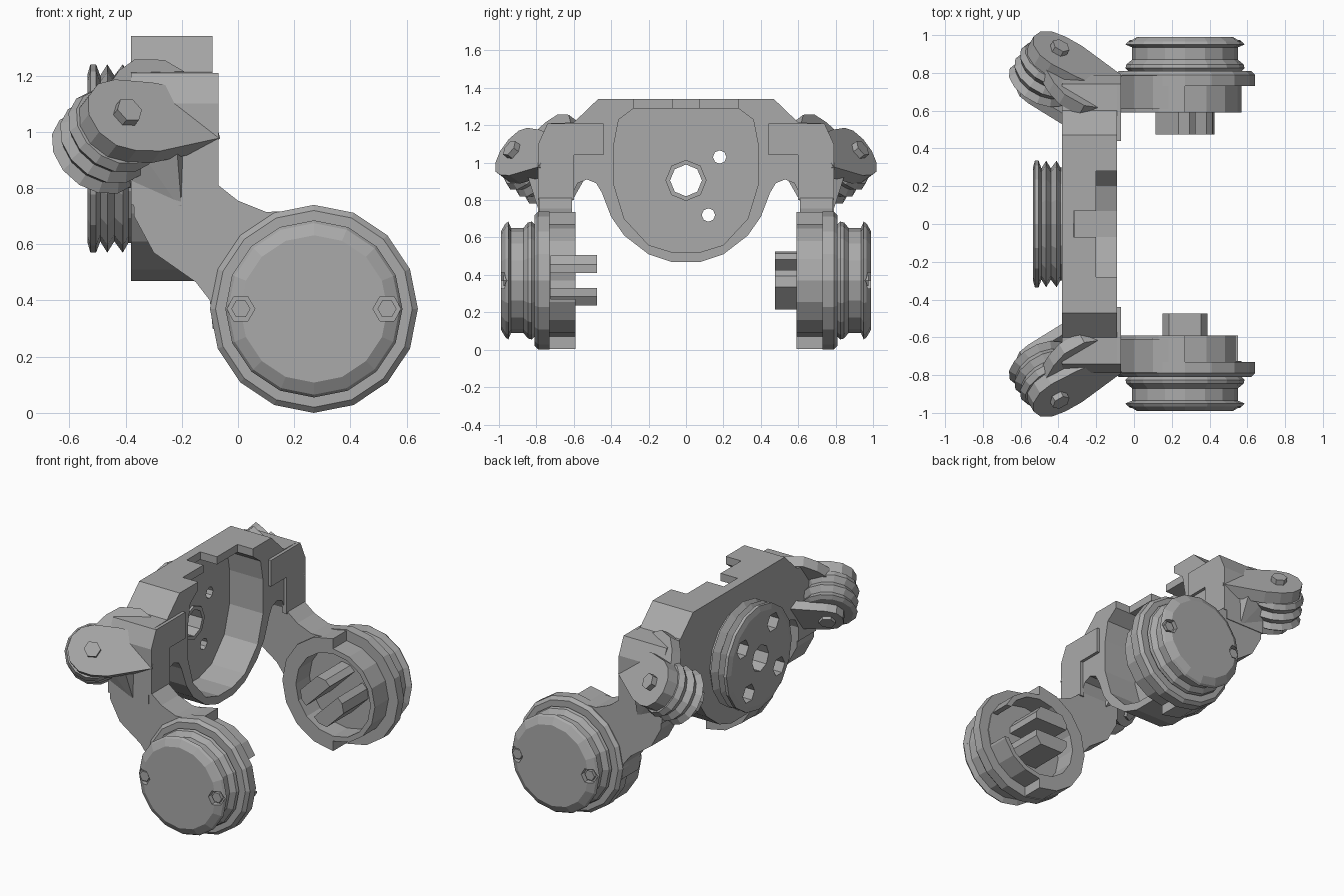
import bpy, bmesh, math
from mathutils import Matrix, Vector

if "Cube" in bpy.data.objects:
    bpy.data.objects.remove(bpy.data.objects["Cube"], do_unlink=True)

GREY = (0.4, 0.4, 0.4, 1)
grey = bpy.data.materials.new("plain grey")
grey.use_nodes = True
grey.diffuse_color = GREY
grey.node_tree.nodes["Principled BSDF"].inputs["Base Color"].default_value = GREY


def frame(u, v, n, origin=(0, 0, 0)):
    m = Matrix((u, v, n)).transposed().to_4x4()
    m.translation = Vector(origin)
    return m


X, Y, Z = Vector((1, 0, 0)), Vector((0, 1, 0)), Vector((0, 0, 1))
PLATE = frame(Y, Z, X)              # profiles in y, z; depth along x
SIDE = frame(X, Z, -Y)              # profiles in x, z; depth outward
MIRROR = Matrix.Scale(-1, 4, Y)


def finish(name, bm, m):
    bm.transform(m)
    bmesh.ops.recalc_face_normals(bm, faces=bm.faces)
    mesh = bpy.data.meshes.new(name)
    bm.to_mesh(mesh)
    bm.free()
    mesh.materials.append(grey)
    ob = bpy.data.objects.new(name, mesh)
    bpy.context.collection.objects.link(ob)
    return ob


def prism(name, pts, d0, d1, m):
    bm = bmesh.new()
    face = bm.faces.new([bm.verts.new((a, b, d0)) for a, b in pts])
    ext = bmesh.ops.extrude_face_region(bm, geom=[face])["geom"]
    bmesh.ops.translate(bm, vec=(0, 0, d1 - d0),
                        verts=[g for g in ext if isinstance(g, bmesh.types.BMVert)])
    return finish(name, bm, m)


def box(name, a0, a1, b0, b1, d0, d1, m):
    return prism(name, [(a0, b0), (a1, b0), (a1, b1), (a0, b1)], d0, d1, m)


def arc(ca, cb, r, start, end, n):
    return [(ca + r * math.cos(math.radians(start + (end - start) * i / n)),
             cb + r * math.sin(math.radians(start + (end - start) * i / n)))
            for i in range(n + 1)]


def ngon(ca, cb, r, n):
    return arc(ca, cb, r, 0, 360, n)[:-1]


def lathe(name, profile, m, n=16):
    # closed profile of (radius, depth) turned about the depth axis
    bm = bmesh.new()
    rings = [[bm.verts.new((r * math.cos(t), r * math.sin(t), d)) for r, d in profile]
             for t in (math.tau * i / n for i in range(n))]
    k = len(profile)
    for i in range(n):
        a, b = rings[i], rings[(i + 1) % n]
        for j in range(k):
            if profile[j][0] or profile[(j + 1) % k][0]:
                bm.faces.new((a[j], a[(j + 1) % k], b[(j + 1) % k], b[j]))
    bmesh.ops.remove_doubles(bm, verts=bm.verts, dist=1e-5)
    return finish(name, bm, m)


def cut(targets, cutters):
    for ob in targets:
        for c in cutters:
            mod = ob.modifiers.new("cut", "BOOLEAN")
            mod.operation, mod.solver, mod.object = "DIFFERENCE", "EXACT", c
            bpy.context.view_layer.objects.active = ob
            bpy.ops.object.modifier_apply(modifier=mod.name)
    for c in cutters:
        bpy.data.objects.remove(c, do_unlink=True)


def both(half):
    return half + [(-a, b) for a, b in reversed(half)]


# central plate with arches beside a hanging cup
outline = both([(.47, 1.34), (.6, 1.215), (.74, 1.21), (.79, 1.1), (.79, .74), (.61, .74),
                (.61, .83), (.58, .89), (.53, .91), (.48, .89), (.45, .84),
                (.4, .71), (.33, .61), (.2, .51), (.08, .47)])
body = prism("cup_plate", outline, -.38, -.09, PLATE)
recess = both([(.28, 1.29), (.36, 1.23), (.385, 1.1), (.385, .88), (.33, .7),
               (.2, .56), (.07, .52)])
cut([body], [prism("recess", recess, -.33, 0, PLATE),
             box("wide_notch", -.28, .28, 1.2, 1.4, -.2, 0, PLATE),
             box("narrow_notch", -.07, .07, 1.2, 1.4, -.32, -.1, PLATE)])

# grooved round boss on the rear of the cup
BOSS = frame(Y, Z, X, (0, 0, .905))
boss = lathe("grooved_boss", [(0, -.535), (.3, -.535), (.335, -.525), (.335, -.505),
             (.295, -.49), (.335, -.465), (.295, -.44), (.335, -.41), (.3, -.39),
             (.3, -.36), (0, -.36)], BOSS)
spots = [(-.13, 1.09), (.18, 1.03), (-.19, .78), (.12, .72)]
holes = [prism("bolt_hole", ngon(y, z, .036, 8), -.7, -.2, PLATE) for y, z in spots]
holes += [prism("wide_hole", ngon(y, z, .06, 6), -.7, -.45, PLATE) for y, z in spots]
holes.append(prism("centre_hole", ngon(0, .905, .085, 8), -.7, -.2, PLATE))
cut([body, boss], holes)
lathe("centre_collar", [(.085, -.335), (.11, -.335), (.11, -.315), (.085, -.315)], BOSS, 8)

HX, HZ = .27, .37                   # hub centre
for side, s in (("right", Matrix()), ("left", MIRROR)):
    right = side == "right"
    S = s @ SIDE
    HUB = s @ frame(X, Z, -Y, (HX, 0, HZ))

    # shoulder pad and swept arm
    prism(side + "_shoulder_pad", [(.44, 1.04), (.6, 1.04), (.6, .8), (.79, .8), (.79, 1.1),
          (.74, 1.21), (.44, 1.21)], -.1, -.07, s @ frame(-Y, Z, X))
    arm = prism(side + "_arm", [(-.38, 1.08), (-.07, 1.08), (-.07, .81), (0, .755), (.1, .715),
                (.27, .72), (.27, .1), (-.09, .3), (-.1, .4), (-.15, .465), (-.3, .57),
                (-.37, .7)], .61, .785, S)

    # hub: flange and stepped wall around a hollow
    lathe(side + "_hub_flange", [(0, .73), (.37, .73), (.37, .79), (.35, .81), (0, .81)], HUB)
    wall = prism(side + "_hub_wall", arc(HX, HZ, .365, 90, 270, 8) + arc(HX, HZ, .3, 270, 450, 8),
                 .59, .74, S)
    low, high = (.27, .5) if right else (.43, .64)
    cut([wall], [box("wall_notch", .45, .8, low, high, .5, .725, S)])
    cut([arm, wall], [prism("hollow", ngon(HX, HZ, .268, 16), .4, .735, S)])

    # split post inside the hub
    turn = Matrix.Rotation(0 if right else math.radians(45), 4, "Z")
    for k, sign in enumerate((-1, 1)):
        bar = [(-.12, .04), (.12, .04), (.12, .085), (.085, .135), (-.085, .135), (-.12, .085)]
        prism(f"{side}_post_bar_{k + 1}", [(a, b * sign) for a, b in bar], .475, .74,
              HUB @ turn)

    # grooved cap with two recessed screws
    cap = lathe(side + "_wheel_cap", [(0, .8), (.29, .8), (.315, .825), (.31, .845), (.28, .87),
                (.28, .935), (.315, .95), (.305, .965), (.262, .99), (0, .99)], HUB)
    cut([cap], [prism("screw_pocket", ngon(HX + o, HZ, .05, 6), .955, 1.1, S)
                for o in (-.26, .26)])
    for o in (-.26, .26):
        prism(f"{side}_screw_{'a' if o < 0 else 'b'}", ngon(HX + o, HZ, .034, 6), .94, .975, S)

    # tilted clevis: outer lug, upper ear, inner lug
    n = Vector((.42, -.73, .54)).normalized()
    u = Vector((.92, .38, .06))
    u = (u - n * u.dot(n)).normalized()
    T = s @ frame(u, n.cross(u), n, (-.4, -.92, 1.06))
    prism(side + "_outer_lug", arc(0, 0, .15, 90, 270, 6) +
          [(.1, -.15), (.36, -.09), (.36, .1), (.15, .14)], -.08, 0, T)
    prism(side + "_upper_ear", [(-.05, .1), (.06, .22), (.14, .27), (.26, .27), (.36, .2),
          (.36, -.05), (.1, -.12)], -.12, -.05, T)
    prism(side + "_inner_lug", arc(0, 0, .1, 90, 270, 5) + [(.26, -.1), (.26, .12)],
          -.32, -.26, T)

    # ribbed roller and its bolt
    lathe(side + "_roller", [(0, -.265), (.15, -.265), (.175, -.25), (.15, -.215), (.175, -.18),
          (.15, -.145), (.175, -.11), (.16, -.075), (0, -.075)], T, 14)
    prism(side + "_roller_bolt", ngon(0, 0, .05, 6), -.34, .035, T)

    # gusset under the clevis
    bm = bmesh.new()
    for p in ((-.38, -.78, .8), (-.2, -.78, .72), (-.19, -.78, 1.0), (-.38, -.78, 1.05),
              (-.22, -.86, .97), (-.36, -.84, .95), (-.38, -.66, .8), (-.41, -.7, .95)):
        bm.verts.new(p)
    bmesh.ops.convex_hull(bm, input=bm.verts)
    finish(side + "_gusset", bm, s)
